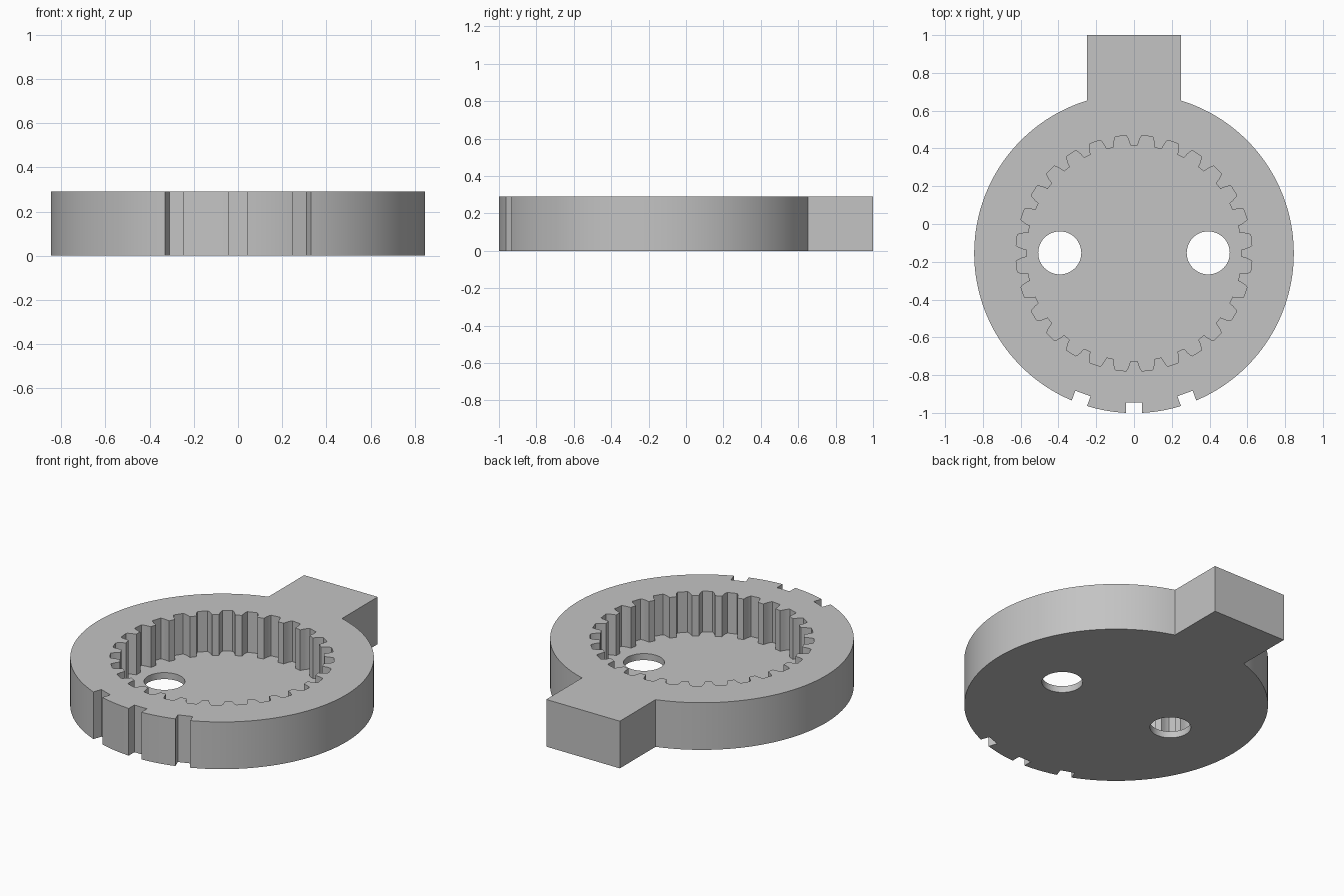
import bpy
import bmesh
from math import sin, cos, acos, pi, radians, tau
from mathutils import Matrix, Vector

if "Cube" in bpy.data.objects:
    bpy.data.objects.remove(bpy.data.objects["Cube"], do_unlink=True)

CENTRE = Vector((0, -0.155))
RADIUS, HEIGHT, FLOOR = 0.846, 0.29, 0.04
TAB = 0.25
TEETH = 28

grey = bpy.data.materials.new("plain grey")
grey.use_nodes = True
grey.diffuse_color = (0.55, 0.55, 0.55, 1)
grey.node_tree.nodes["Principled BSDF"].inputs["Base Color"].default_value = grey.diffuse_color


def polar(r, a):
    return CENTRE + Vector((r * cos(a), r * sin(a)))


def prism(name, outline, z0, z1):
    """Extrude a closed 2D outline from z0 to z1."""
    bm = bmesh.new()
    face = bm.faces.new([bm.verts.new((p.x, p.y, z0)) for p in outline])
    top = bmesh.ops.extrude_face_region(bm, geom=[face])["geom"]
    verts = [v for v in top if isinstance(v, bmesh.types.BMVert)]
    bmesh.ops.translate(bm, verts=verts, vec=(0, 0, z1 - z0))
    bmesh.ops.recalc_face_normals(bm, faces=bm.faces)
    mesh = bpy.data.meshes.new(name)
    bm.to_mesh(mesh)
    bm.free()
    mesh.materials.append(grey)
    obj = bpy.data.objects.new(name, mesh)
    bpy.context.collection.objects.link(obj)
    return obj


def cut(target, cutter):
    mod = target.modifiers.new("cut", 'BOOLEAN')
    mod.operation, mod.solver, mod.object = 'DIFFERENCE', 'EXACT', cutter
    bpy.context.view_layer.objects.active = target
    bpy.ops.object.modifier_apply(modifier=mod.name)
    bpy.data.objects.remove(cutter, do_unlink=True)


# Round housing with a square tab at the back
start = acos(TAB / RADIUS)
sweep = tau - (pi - 2 * start)
steps = 160
outline = [polar(RADIUS, pi - start + sweep * i / steps) for i in range(steps + 1)]
outline += [Vector((TAB, 1)), Vector((-TAB, 1))]
housing = prism("ring_gear_housing", outline, 0, HEIGHT)

# Toothed pocket: one groove profile repeated around the centre
flank = [(2.6, 0.625), (3.2, 0.615), (3.9, 0.595), (4.5, 0.57)]
groove = [(-a, r) for a, r in reversed(flank)] + flank
pocket = [polar(r, radians(a) + (k + 0.5) * tau / TEETH)
          for k in range(TEETH) for a, r in groove]
cut(housing, prism("pocket_cutter", pocket, FLOOR, HEIGHT + 0.1))

# Two holes through the floor
for side in (-1, 1):
    mid = Vector((side * 0.393, 0.002)) + CENTRE
    circle = [mid + Vector((cos(tau * i / 48), sin(tau * i / 48))) * 0.114 for i in range(48)]
    cut(housing, prism("hole_cutter", circle, -0.1, HEIGHT / 2))

# Three notches in the front rim
for angle in (-20, 0, 20):
    turn = Matrix.Rotation(radians(angle), 2)
    box = [(-0.043, -0.95), (0.043, -0.95), (0.043, -0.79), (-0.043, -0.79)]
    corners = [CENTRE + turn @ Vector(p) for p in box]
    cut(housing, prism("notch_cutter", corners, -0.1, HEIGHT + 0.1))

# Smooth round walls, crisp edges
bpy.ops.object.select_all(action='DESELECT')
housing.select_set(True)
bpy.context.view_layer.objects.active = housing
bpy.ops.object.shade_smooth_by_angle(angle=radians(25))
